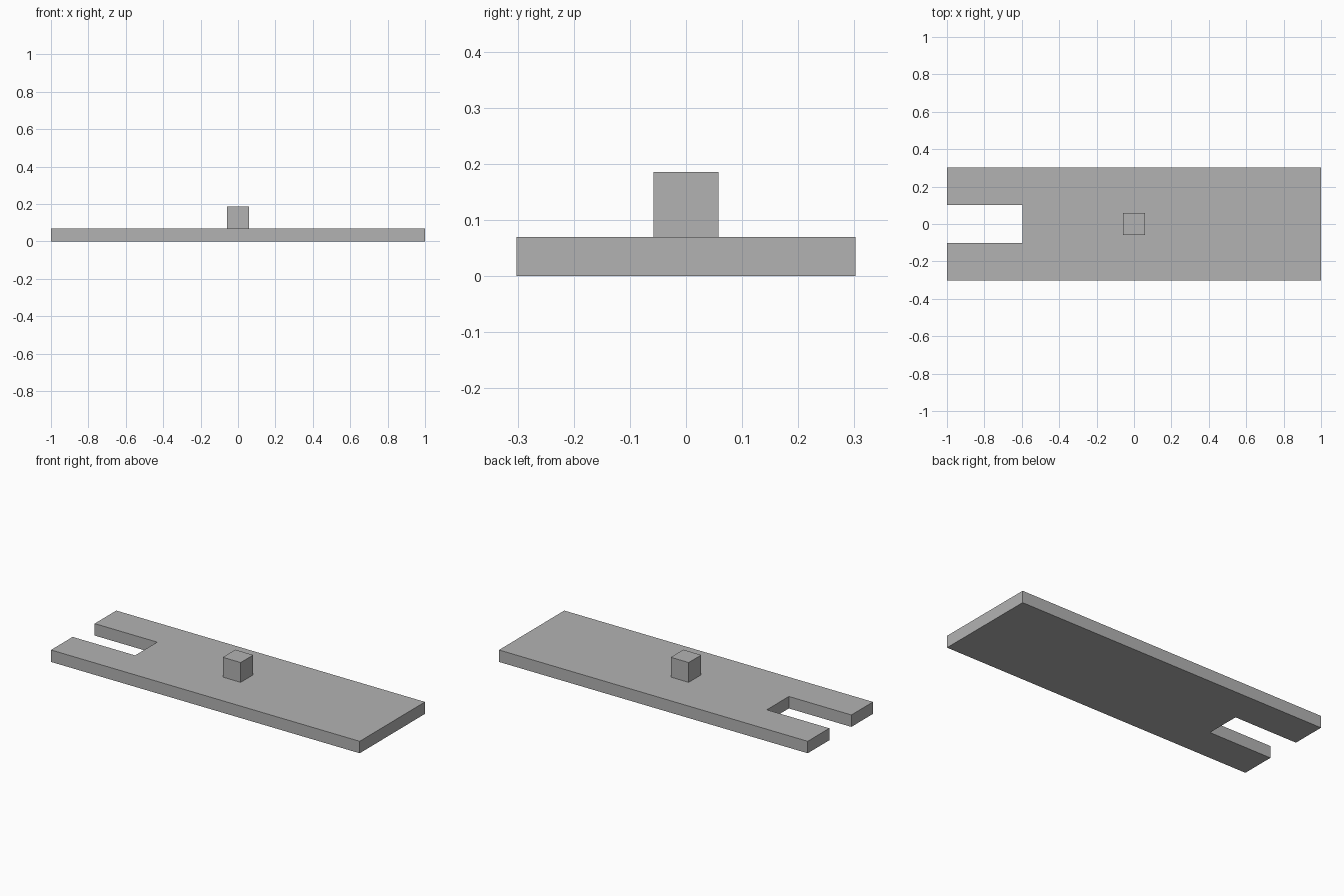
import bpy
import bmesh

cube = bpy.data.objects.get("Cube")
if cube:
    bpy.data.objects.remove(cube, do_unlink=True)

GREY = (0.45, 0.45, 0.45, 1)
grey = bpy.data.materials.new("plain grey")
grey.use_nodes = True
grey.diffuse_color = GREY
grey.node_tree.nodes["Principled BSDF"].inputs["Base Color"].default_value = GREY


def extrude_outline(name, outline, bottom, top):
    """Make a solid by extruding a flat outline upward."""
    bm = bmesh.new()
    base = bm.faces.new([bm.verts.new((x, y, bottom)) for x, y in outline])
    result = bmesh.ops.extrude_face_region(bm, geom=[base], use_keep_orig=True)
    raised = [v for v in result["geom"] if isinstance(v, bmesh.types.BMVert)]
    bmesh.ops.translate(bm, verts=raised, vec=(0, 0, top - bottom))
    bmesh.ops.recalc_face_normals(bm, faces=bm.faces)
    mesh = bpy.data.meshes.new(name)
    bm.to_mesh(mesh)
    bm.free()
    mesh.materials.append(grey)
    obj = bpy.data.objects.new(name, mesh)
    bpy.context.collection.objects.link(obj)
    return obj


# Base plate with a slot open at one end
thickness = 0.07
half_width = 0.302
slot_half = 0.102
slot_end = -0.595
half_outline = [(slot_end, slot_half), (-1, slot_half), (-1, half_width), (1, half_width)]
mirrored = [(x, -y) for x, y in reversed(half_outline)]
extrude_outline("base_plate", half_outline + mirrored, 0, thickness)

# Square peg standing at the centre
peg = 0.058
extrude_outline("centre_peg", [(-peg, -peg), (peg, -peg), (peg, peg), (-peg, peg)],
                thickness, thickness + 2 * peg)
